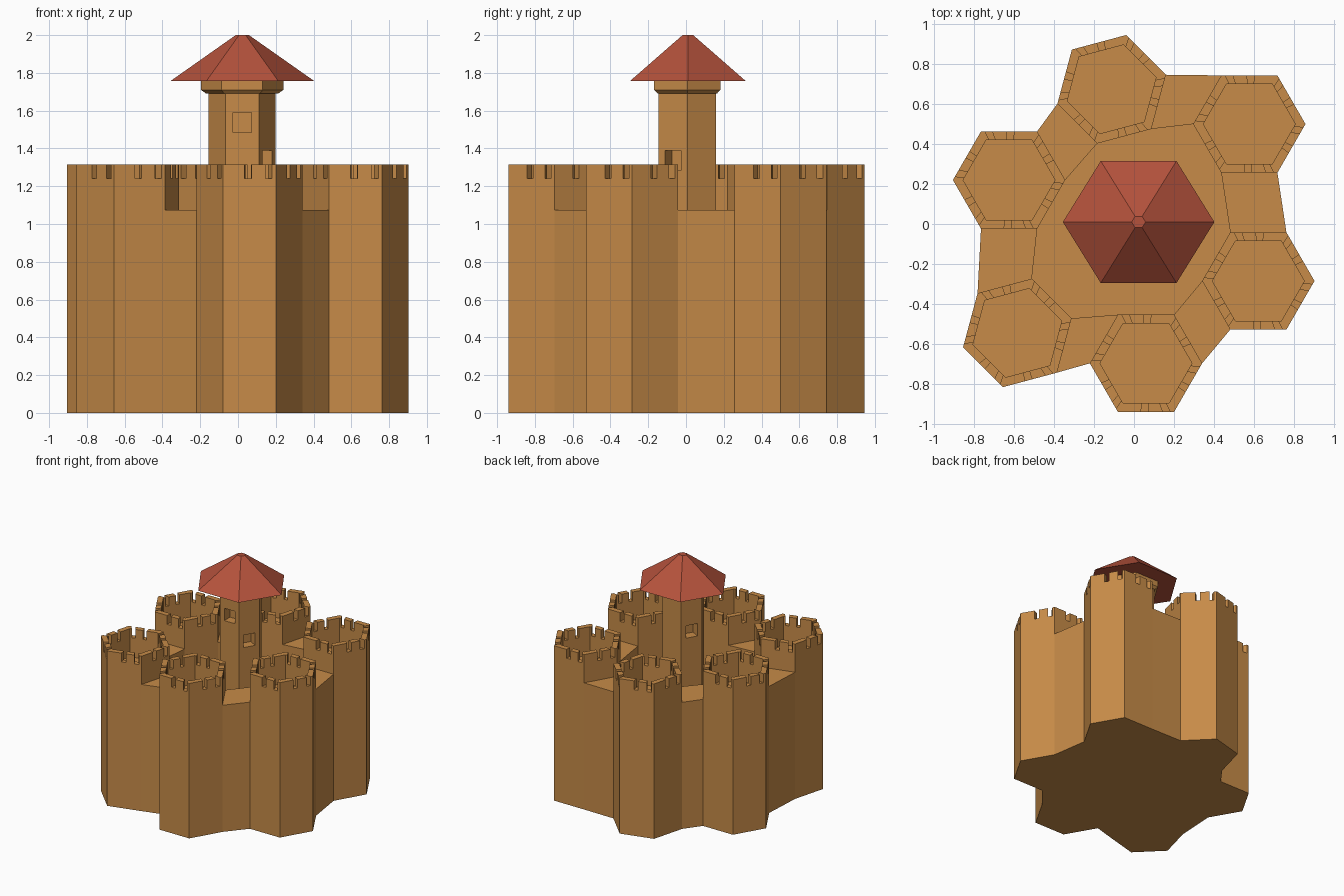
import bpy, bmesh, math
from mathutils import Vector, Matrix

if "Cube" in bpy.data.objects:
    bpy.data.objects.remove(bpy.data.objects["Cube"])


def material(name, rgb):
    m = bpy.data.materials.new(name)
    m.diffuse_color = (*rgb, 1)
    m.use_nodes = True
    m.node_tree.nodes["Principled BSDF"].inputs["Base Color"].default_value = m.diffuse_color
    return m


STONE = material("tan_stone", (0.57, 0.26, 0.065))
ROOF = material("red_tile", (0.46, 0.085, 0.045))


def finish(bm, name, mat):
    bmesh.ops.remove_doubles(bm, verts=bm.verts, dist=0.0002)
    bmesh.ops.recalc_face_normals(bm, faces=bm.faces)
    me = bpy.data.meshes.new(name)
    bm.to_mesh(me)
    bm.free()
    ob = bpy.data.objects.new(name, me)
    me.materials.append(mat)
    bpy.context.collection.objects.link(ob)
    return ob


def face(bm, *pts):
    return bm.faces.new([bm.verts.new(p) for p in pts])


def up(p, z):
    return (p[0], p[1], z)


def hexagon(c, r, rot=0.0, ys=1.0):
    return [Vector((c[0] + r * math.cos(math.radians(rot + 60 * k)),
                    c[1] + ys * r * math.sin(math.radians(rot + 60 * k)))) for k in range(6)]


def prism(name, pts, z0, z1, mat):
    bm = bmesh.new()
    n = len(pts)
    face(bm, *[up(p, z0) for p in reversed(pts)])
    face(bm, *[up(p, z1) for p in pts])
    for i in range(n):
        a, b = pts[i], pts[(i + 1) % n]
        face(bm, up(a, z0), up(b, z0), up(b, z1), up(a, z1))
    return finish(bm, name, mat)


def hex_stack(name, c, rings, mat):
    # rings: (z, radius, y scale)
    bm = bmesh.new()
    loops = [[up(p, z) for p in hexagon(c, r, 0, ys)] for z, r, ys in rings]
    face(bm, *reversed(loops[0]))
    face(bm, *loops[-1])
    for lo, hi in zip(loops, loops[1:]):
        for k in range(6):
            j = (k + 1) % 6
            face(bm, lo[k], lo[j], hi[j], hi[k])
    return finish(bm, name, mat)


WALK, NOTCH, TOP = 1.075, 1.24, 1.315
R_OUT, R_IN = 0.281, 0.23

# fractions along each tower side, with the height of each stretch
SEGMENTS = [(0, 0.41, TOP), (0.41, 0.54, NOTCH), (0.54, 0.80, TOP),
            (0.80, 0.93, NOTCH), (0.93, 1, TOP)]


def tower(name, c, rot):
    bm = bmesh.new()
    out, inn = hexagon(c, R_OUT, rot), hexagon(c, R_IN, rot)
    face(bm, *[up(p, 0) for p in reversed(out)])
    face(bm, *[up(p, WALK) for p in inn])
    for k in range(6):
        j = (k + 1) % 6
        face(bm, up(out[k], 0), up(out[j], 0), up(out[j], NOTCH), up(out[k], NOTCH))
        face(bm, up(inn[j], WALK), up(inn[k], WALK), up(inn[k], NOTCH), up(inn[j], NOTCH))
        for s, e, h in SEGMENTS:
            a, b = out[k].lerp(out[j], s), out[k].lerp(out[j], e)
            d, f = inn[k].lerp(inn[j], s), inn[k].lerp(inn[j], e)
            face(bm, up(a, h), up(b, h), up(f, h), up(d, h))
            if h > NOTCH:
                face(bm, up(a, NOTCH), up(b, NOTCH), up(b, h), up(a, h))
                face(bm, up(f, NOTCH), up(d, NOTCH), up(d, h), up(f, h))
                if s > 0:
                    face(bm, up(d, NOTCH), up(a, NOTCH), up(a, h), up(d, h))
                if e < 1:
                    face(bm, up(b, NOTCH), up(f, NOTCH), up(f, h), up(b, h))
    finish(bm, name, STONE)
    return out


# six battlemented towers, counter-clockwise from the front
towers = [((0.06, -0.697), 0), ((0.622, -0.285), 0), ((0.577, 0.50), 0),
          ((-0.112, 0.674), 15), ((-0.625, 0.22), 0), ((-0.584, -0.545), 15)]
corners = [tower(f"tower_{i + 1}", c, rot) for i, (c, rot) in enumerate(towers)]

# thick walls joining neighbouring towers, and the court they enclose
court = []
for i in range(6):
    p, q = corners[i], corners[(i + 1) % 6]
    a, b = (i + 1) % 6, (i + 2) % 6
    prism(f"wall_{i + 1}", [p[(a - 1) % 6], q[(b + 2) % 6], q[(b + 1) % 6], p[a]],
          0, WALK, STONE)
    court += [p[(a + 1) % 6], p[a]]
prism("court_floor", court, 0, 0.03, STONE)

# central keep with flared collar
C = (0.022, 0.007)
keep = hex_stack("keep", C, [(0.02, 0.177, 0.99), (1.69, 0.177, 0.99), (1.69, 0.19, 0.95),
                             (1.71, 0.218, 0.93), (1.762, 0.218, 0.93)], STONE)

# window recesses: (facing angle, height)
bm = bmesh.new()
for ang, z in [(270, 1.537), (330, 1.337), (150, 1.41)]:
    t = math.radians(ang)
    m = (Matrix.Translation((C[0] + 0.155 * math.cos(t), C[1] + 0.155 * math.sin(t), z))
         @ Matrix.Rotation(t, 4, 'Z') @ Matrix.Diagonal((0.16, 0.098, 0.105, 1)))
    bmesh.ops.create_cube(bm, size=1, matrix=m)
cutter = finish(bm, "window_cutter", STONE)
cutter.hide_render = True
cutter.hide_viewport = True
mod = keep.modifiers.new("windows", 'BOOLEAN')
mod.object = cutter
mod.operation = 'DIFFERENCE'
mod.solver = 'EXACT'

# pointed roof
hex_stack("keep_roof", (0.023, 0.01), [(1.758, 0.379, 0.93), (2.0, 0.035, 0.93)], ROOF)
